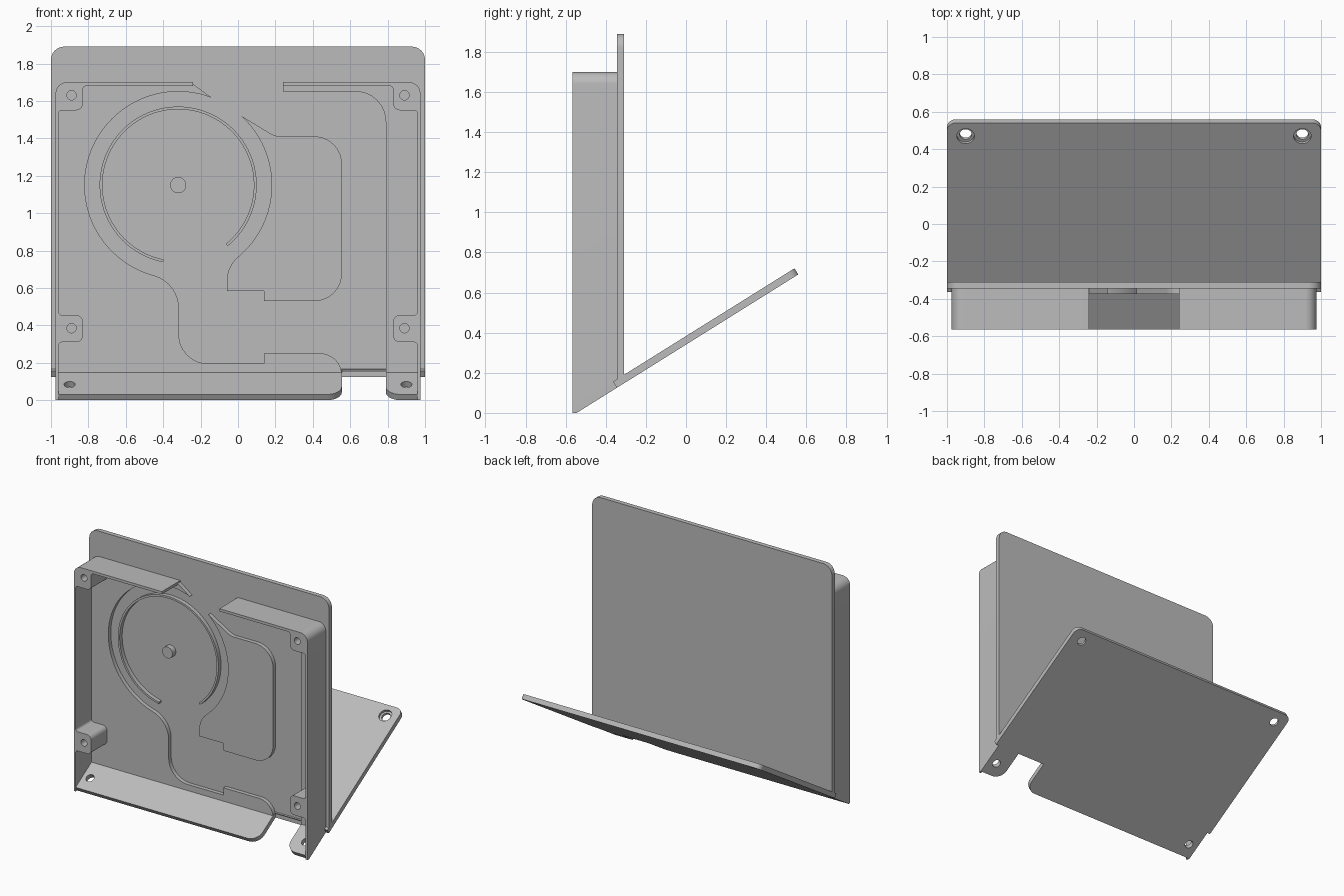
import bpy, bmesh
from math import radians, sin, cos, pi
from mathutils import Matrix, Vector

cube = bpy.data.objects.get("Cube")
if cube:
    bpy.data.objects.remove(cube, do_unlink=True)

grey = bpy.data.materials.new("plain grey")
grey.use_nodes = True
colour = (0.5, 0.5, 0.5, 1)
grey.diffuse_color = colour
grey.node_tree.nodes["Principled BSDF"].inputs["Base Color"].default_value = colour

SLOPE = radians(32)
FOOT = Vector((0, -0.545, 0))                     # lower front edge of the slanted plate
UP = Vector((0, -sin(SLOPE), cos(SLOPE)))
UPRIGHT = Matrix.Rotation(pi / 2, 4, 'X')         # outline x, z; depth towards the front
SLANTED = Matrix.Translation(FOOT) @ Matrix.Rotation(SLOPE, 4, 'X')


def arc(cx, cy, r, a0, a1, n=32):
    angles = [radians(a0 + (a1 - a0) * i / n) for i in range(n + 1)]
    return [(cx + r * cos(a), cy + r * sin(a)) for a in angles]


def circle(cx, cy, r):
    return arc(cx, cy, r, 0, 350, 35)


def rounded(points, n=8):
    """Outline whose points (x, y, radius) get filleted corners."""
    out = []
    for i, p in enumerate(points):
        c = Vector(p[:2])
        if len(p) < 3:
            out.append(tuple(c))
            continue
        a = (Vector(points[i - 1][:2]) - c).normalized()
        b = (Vector(points[(i + 1) % len(points)][:2]) - c).normalized()
        half = a.angle(b) / 2
        centre = c + (a + b).normalized() * (p[2] / sin(half))
        reach = p[2] * cos(half) / sin(half)
        start, end = c + a * reach - centre, c + b * reach - centre
        for k in range(n + 1):
            d = start.lerp(end, k / n).normalized()
            out.append(tuple(centre + d * p[2]))
    return out


def mirrored(points):
    return [(-p[0], *p[1:]) for p in points]


def slab(name, outlines, low, high, matrix=UPRIGHT, clip=False):
    """Extrude outlines (the first solid, the rest holes) from low to high."""
    curve = bpy.data.curves.new(name, 'CURVE')
    curve.dimensions = '2D'
    curve.fill_mode = 'BOTH'
    curve.extrude = (high - low) / 2
    for outline in outlines:
        spline = curve.splines.new('POLY')
        spline.points.add(len(outline) - 1)
        for point, (x, y) in zip(spline.points, outline):
            point.co = (x, y, 0, 1)
        spline.use_cyclic_u = True
    temp = bpy.data.objects.new(name + " outline", curve)
    bpy.context.collection.objects.link(temp)
    graph = bpy.context.evaluated_depsgraph_get()
    mesh = bpy.data.meshes.new_from_object(temp.evaluated_get(graph))
    bpy.data.objects.remove(temp, do_unlink=True)
    bpy.data.curves.remove(curve)

    bm = bmesh.new()
    bm.from_mesh(mesh)
    bmesh.ops.remove_doubles(bm, verts=bm.verts, dist=1e-5)
    bm.transform(matrix @ Matrix.Translation((0, 0, (low + high) / 2)))
    if clip:                                      # trim flush with the slanted underside
        cut = bmesh.ops.bisect_plane(bm, geom=bm.verts[:] + bm.edges[:] + bm.faces[:],
                                     plane_co=FOOT, plane_no=UP, clear_inner=True)
        edges = [e for e in bm.edges if e.is_boundary]
        if edges:
            bmesh.ops.holes_fill(bm, edges=edges, sides=0)
    bmesh.ops.recalc_face_normals(bm, faces=bm.faces)
    bm.to_mesh(mesh)
    bm.free()
    mesh.name = name
    mesh.materials.clear()
    mesh.materials.append(grey)
    mesh.polygons.foreach_set("use_smooth", [True] * len(mesh.polygons))
    mesh.set_sharp_from_angle(angle=radians(30))
    obj = bpy.data.objects.new(name, mesh)
    bpy.context.collection.objects.link(obj)
    return obj


BACK, FLOOR, RAISED, FRONT = 0.31, 0.345, 0.375, 0.565   # depths towards the front

# Upright back plate
slab("back_plate", [rounded([(-1, 0.1), (1, 0.1), (1, 1.89, 0.07), (-1, 1.89, 0.07)])],
     BACK, FLOOR, clip=True)

# Slanted base plate with a cable notch, in two layers so the rear holes are counterbored
base = rounded([(-0.975, 0), (0.555, 0, 0.08), (0.555, 0.25), (0.79, 0.25), (0.79, 0, 0.08),
                (0.975, 0), (0.975, 0.236), (1, 0.236), (1, 1.303, 0.05),
                (-1, 1.303, 0.05), (-1, 0.236), (-0.975, 0.236)])
front_holes = [circle(s * 0.9, 0.101, 0.03) for s in (-1, 1)]
for name, low, high, r in (("base_plate_lower", 0, 0.018, 0.032),
                           ("base_plate_upper", 0.018, 0.036, 0.047)):
    rear_holes = [circle(s * 0.9, 1.219, r) for s in (-1, 1)]
    slab(name, [base] + front_holes + rear_holes, low, high, SLANTED)

# Side frames: thin wall, top lip and two screw bosses each
frame = [(0.24, 1.7), (0.975, 1.7, 0.06), (0.975, 0), (0.96, 0), (0.96, 0.31, 0.02),
         (0.83, 0.31, 0.035), (0.83, 0.455, 0.035), (0.96, 0.455, 0.02), (0.96, 1.55, 0.02),
         (0.83, 1.55, 0.035), (0.83, 1.68, 0.02), (0.24, 1.68)]
for side, sign in (("left", 1), ("right", -1)):
    outline = rounded(frame if sign > 0 else mirrored(frame))
    screw_holes = [circle(sign * 0.89, z, 0.025) for z in (0.385, 1.63)]
    slab(side + "_frame_front", [outline] + screw_holes, 0.47, FRONT, clip=True)
    slab(side + "_frame_back", [outline], FLOOR, 0.47, clip=True)

# Raised floor around the spool pocket and the channel
HUB = (-0.32, 1.15)
pocket = arc(*HUB, 0.5, 69, 254.7, 48) + arc(-0.5, 0.49, 0.184, 74.7, 0, 12)
slab("right_raised_floor",
     [rounded([(-0.24, 1.69)] + pocket +
              [(-0.316, 0.195, 0.155), (0.14, 0.195), (0.14, 0.25), (0.555, 0.25, 0.115),
               (0.555, 0.13), (-0.965, 0.13), (-0.965, 1.69, 0.05)])], FLOOR, RAISED)
slab("left_raised_floor",
     [rounded([(0.24, 1.69), (0.965, 1.69, 0.05), (0.965, 0.13), (0.79, 0.13),
               (0.79, 1.65, 0.16), (0.24, 1.65)])], FLOOR, RAISED)

# Raised island between pocket and channel
inner = arc(*HUB, 0.5, 48, -50, 32) + arc(0.11, 0.636, 0.17, 130, 180, 10)
slab("channel_island",
     [rounded(inner + [(-0.06, 0.585), (0.14, 0.585), (0.14, 0.53), (0.555, 0.53, 0.145),
                       (0.555, 1.41, 0.145), (0.2, 1.41, 0.12)])], FLOOR, RAISED)

# Open spool ring and centre peg
slab("spool_ring", [arc(*HUB, 0.42, -51, 259, 72) + arc(*HUB, 0.405, 259, -51, 72)],
     FLOOR, RAISED)
slab("centre_peg", [circle(*HUB, 0.043)], FLOOR, 0.385)
